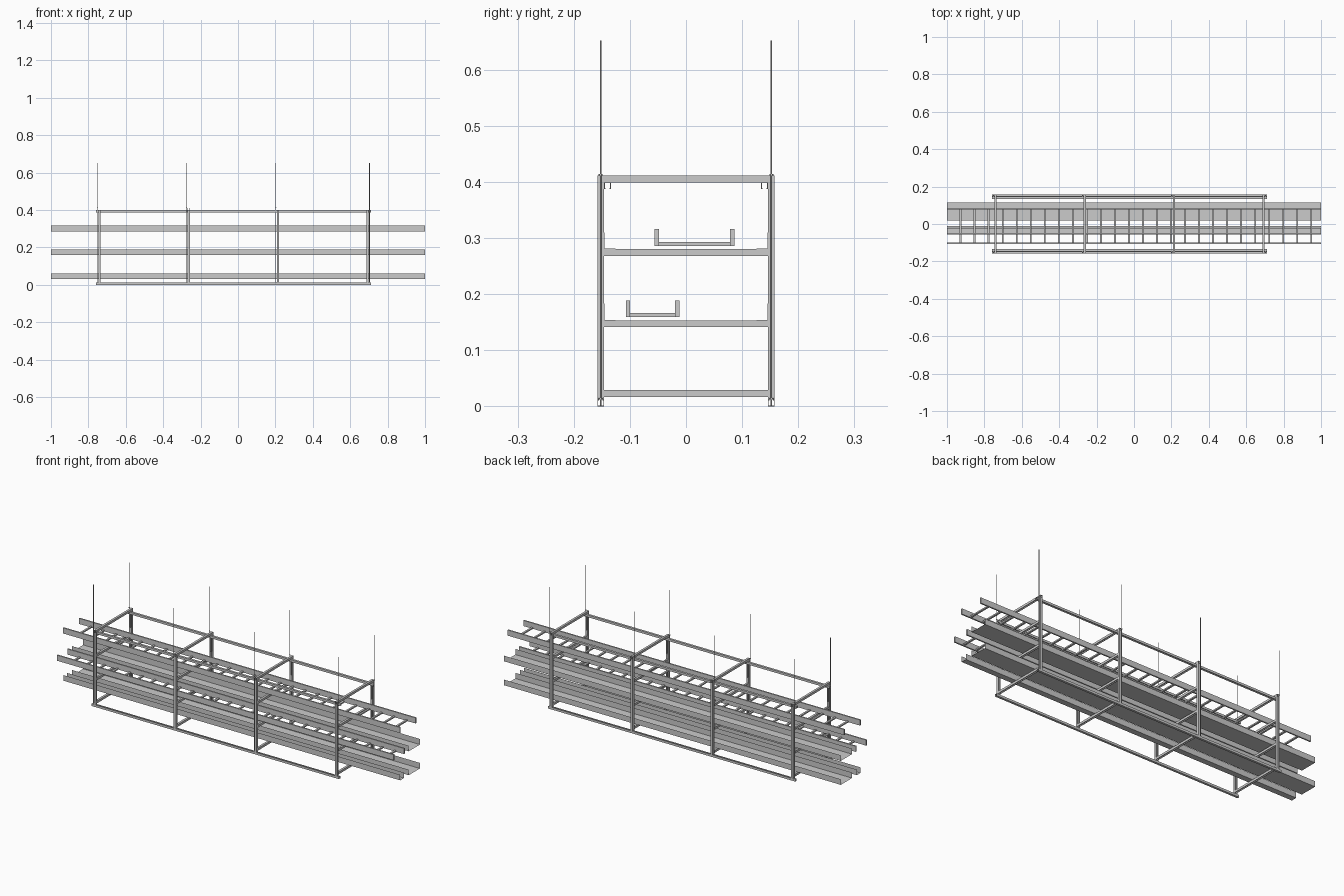
import bpy, bmesh
from mathutils import Vector

if "Cube" in bpy.data.objects:
    bpy.data.objects.remove(bpy.data.objects["Cube"])

W = 0.012           # strut channel size
T, LIP = 0.0013, 0.0032   # wall thickness and lip length


def finish(name, bm):
    bmesh.ops.recalc_face_normals(bm, faces=bm.faces)
    me = bpy.data.meshes.new(name)
    bm.to_mesh(me)
    bm.free()
    ob = bpy.data.objects.new(name, me)
    bpy.context.collection.objects.link(ob)
    return ob


def add_box(bm, lo, hi):
    lo, hi = Vector(lo), Vector(hi)
    verts = bmesh.ops.create_cube(bm, size=1)["verts"]
    for v in verts:
        v.co = Vector(v.co[i] * (hi[i] - lo[i]) + (hi[i] + lo[i]) / 2 for i in range(3))


def channel(name, start, end, opening):
    """Lipped strut channel from start to end, open towards 'opening'."""
    a, b = Vector(start), Vector(end)
    v = Vector(opening)
    u = (b - a).normalized().cross(v)
    h = W / 2
    half = [(-h + LIP, h), (-h, h), (-h, -h)]
    inner = [(-h + T, -h + T), (-h + T, h - T), (-h + LIP, h - T)]
    mirror = lambda pts: [(-x, y) for x, y in reversed(pts)]
    profile = half + mirror(half) + mirror(inner) + inner
    bm = bmesh.new()
    face = bm.faces.new([bm.verts.new(a + u * x + v * y) for x, y in profile])
    ext = bmesh.ops.extrude_face_region(bm, geom=[face], use_keep_orig=True)
    moved = [g for g in ext["geom"] if isinstance(g, bmesh.types.BMVert)]
    bmesh.ops.translate(bm, verts=moved, vec=b - a)
    return finish(name, bm)


def cylinder(name, x, y, z0, z1, r, sides):
    bm = bmesh.new()
    bmesh.ops.create_cone(bm, cap_ends=True, segments=sides, radius1=r, radius2=r, depth=z1 - z0)
    bmesh.ops.translate(bm, verts=bm.verts, vec=(x, y, (z0 + z1) / 2))
    return finish(name, bm)


# long rails: bottom pair open upward, top pair open downward
for side, s in (("front", -1), ("back", 1)):
    channel(f"bottom_rail_{side}", (-0.76, s * 0.152, 0.006), (0.71, s * 0.152, 0.006), (0, 0, 1))
    channel(f"top_rail_{side}", (-0.76, s * 0.14, 0.393), (0.71, s * 0.14, 0.393), (0, 0, -1))

# four hanger frames
for i, (x, rod_dx) in enumerate([(-0.74, -0.012), (-0.263, -0.012), (0.214, -0.012), (0.692, 0.011)]):
    channel(f"top_beam_{i}", (x, -0.158, 0.405), (x, 0.158, 0.405), (0, 0, -1))
    for k, z in enumerate((0.023, 0.147, 0.274)):
        channel(f"cross_beam_{i}_{k}", (x, -0.147, z), (x, 0.147, z), (0, 0, -1))
    for side, s in (("front", -1), ("back", 1)):
        y = s * 0.152
        channel(f"post_{side}_{i}", (x, y, 0.012), (x, y, 0.399), (0, -s, 0))
        # threaded rod with nuts
        rod = cylinder(f"hanger_rod_{side}_{i}", x + rod_dx, y, 0, 0.652, 0.0015, 12)
        for p in rod.data.polygons:
            p.use_smooth = len(p.vertices) == 4
        for k, z in enumerate((0.012, 0.411)):
            cylinder(f"rod_nut_{side}_{i}_{k}", x + rod_dx, y, z, z + 0.003, 0.0035, 6)
        # angle brackets on the post above the beams
        for k, z in enumerate((0.153, 0.28)):
            bm = bmesh.new()
            inside = s * 0.146
            add_box(bm, (x - 0.005, inside - 0.0006, z), (x + 0.005, inside + 0.0006, z + 0.03))
            far = inside - s * 0.02
            add_box(bm, (x - 0.005, min(inside, far), z), (x + 0.005, max(inside, far), z + 0.0012))
            finish(f"bracket_{side}_{i}_{k}", bm)


# ladder trays: two side rails with rungs
def ladder(name, y0, y1, z):
    bm = bmesh.new()
    for a in (y0, y1 - 0.0075):
        add_box(bm, (-1, a, z), (1, a + 0.0075, z + 0.03))
    for i in range(26):
        x = -0.927 + 0.075 * i
        add_box(bm, (x - 0.005, y0 + 0.0075, z), (x + 0.005, y1 - 0.0075, z + 0.007))
    finish(name, bm)


ladder("upper_ladder_tray", -0.056, 0.086, 0.286)
ladder("middle_ladder_tray", -0.107, -0.012, 0.159)


# sheet metal trays: open U sections
def sheet_tray(name, y0, y1, z):
    bm = bmesh.new()
    pts = [(y0, z + 0.03), (y0, z), (y1, z), (y1, z + 0.03)]
    rows = [[bm.verts.new((x, y, h)) for y, h in pts] for x in (-1, 1)]
    for k in range(3):
        bm.faces.new((rows[0][k], rows[1][k], rows[1][k + 1], rows[0][k + 1]))
    finish(name, bm)


sheet_tray("middle_wide_tray", 0.02, 0.115, 0.159)
sheet_tray("lower_wide_tray", 0.02, 0.115, 0.0305)
sheet_tray("lower_narrow_tray", -0.052, -0.021, 0.0305)
